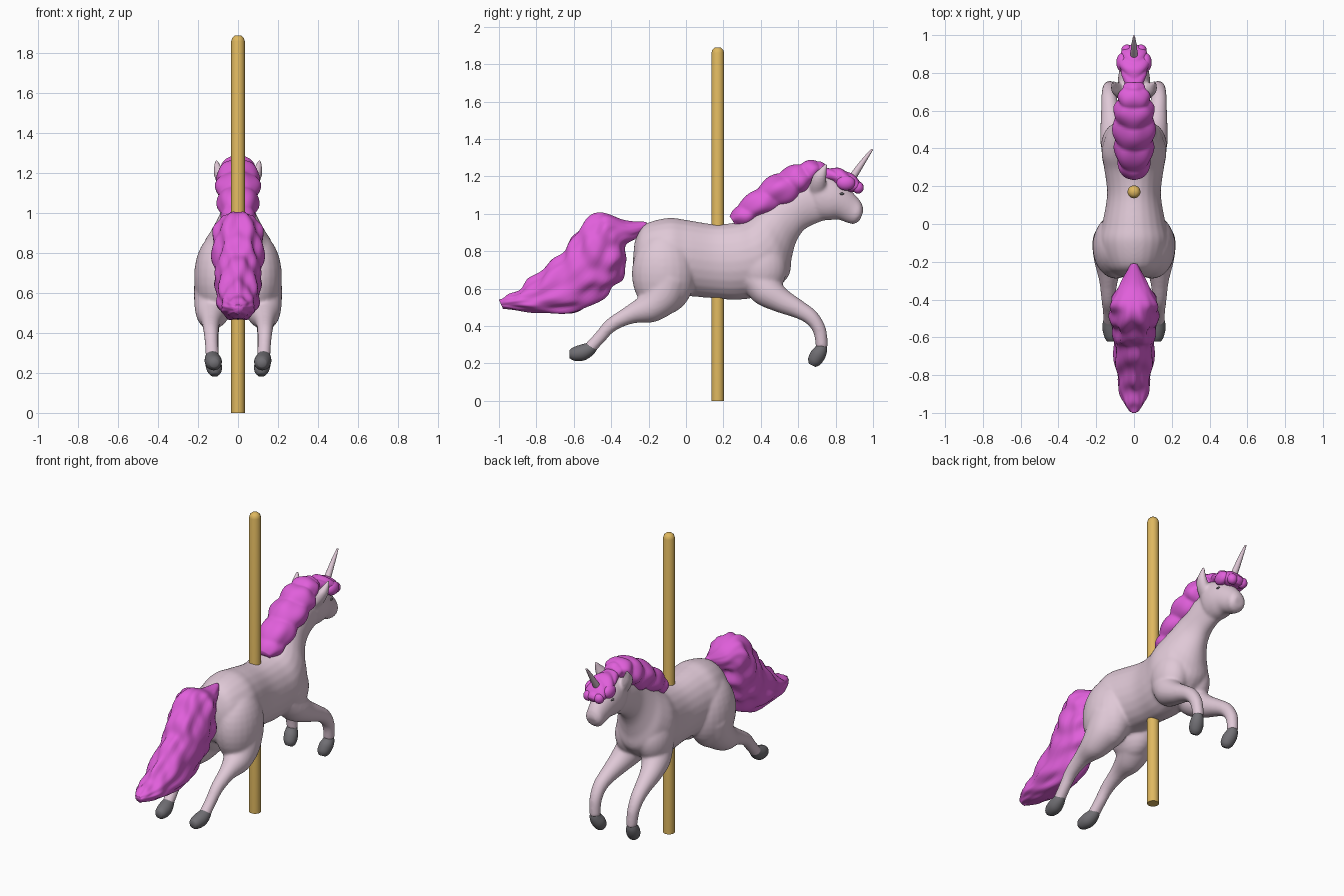
import bpy, bmesh, math
from mathutils import Vector, Matrix


def mat(name, rgb):
    m = bpy.data.materials.new(name)
    m.diffuse_color = (*rgb, 1)
    return m


PINK = mat("pale pink coat", (0.74, 0.58, 0.675))
HAIR = mat("magenta hair", (0.75, 0.115, 0.71))
HOOF = mat("dark grey", (0.165, 0.16, 0.175))
GOLD = mat("gold pole", (0.74, 0.48, 0.115))


def catmull(p0, p1, p2, p3, t):
    return [0.5 * (2 * b + (c - a) * t + (2 * a - 5 * b + 4 * c - d) * t * t
                   + (3 * b - a - 3 * c + d) * t ** 3)
            for a, b, c, d in zip(p0, p1, p2, p3)]


def loft(bm, rings, seg=24, sub=5, bump=None):
    """Smooth loft; each ring is (top y, top z, bottom y, bottom z, half width, centre x)."""
    rings = [tuple(r) + (0,) * (6 - len(r)) for r in rings]
    n = len(rings)
    steps = [(i, k / sub) for i in range(n - 1) for k in range(sub)] + [(n - 2, 1.0)]
    loops = []
    for i, t in steps:
        g = lambda j: rings[min(max(j, 0), n - 1)]
        ty, tz, by, bz, w, x = catmull(g(i - 1), g(i), g(i + 1), g(i + 2), t)
        c = Vector((x, (ty + by) / 2, (tz + bz) / 2))
        up = Vector((0, (ty - by) / 2, (tz - bz) / 2))
        loop = []
        for s in range(seg):
            a = 2 * math.pi * s / seg
            f = bump((i + t) / (n - 1), a) if bump else 1
            loop.append(bm.verts.new(c + f * (up * math.cos(a) + Vector((w * math.sin(a), 0, 0)))))
        loops.append(loop)
    for A, B in zip(loops, loops[1:]):
        for s in range(seg):
            bm.faces.new((A[s], A[(s + 1) % seg], B[(s + 1) % seg], B[s]))
    bm.faces.new(loops[0])
    bm.faces.new(loops[-1])


def tube(bm, pts, side=1, flat=1.0, **kw):
    """Tapering limb through (x, y, z, radius); flat scales its side-view width."""
    rings = []
    for i, (x, y, z, r) in enumerate(pts):
        a, b = pts[max(i - 1, 0)], pts[min(i + 1, len(pts) - 1)]
        d = Vector((b[1] - a[1], b[2] - a[2])).normalized() * r * flat
        rings.append((y - d.y, z + d.x, y + d.y, z - d.x, r, x * side))
    loft(bm, rings, **kw)


def finish(name, bm, *mats):
    bmesh.ops.recalc_face_normals(bm, faces=bm.faces)
    me = bpy.data.meshes.new(name)
    bm.to_mesh(me)
    bm.free()
    for m in mats:
        me.materials.append(m)
    for p in me.polygons:
        p.use_smooth = True
    ob = bpy.data.objects.new(name, me)
    bpy.context.collection.objects.link(ob)
    return ob


def ellipsoid(bm, c, r):
    bmesh.ops.create_uvsphere(bm, u_segments=24, v_segments=16, radius=1,
                              matrix=Matrix.Translation(c) @ Matrix.Diagonal((*r, 1)))


# body: torso, neck, head, ears and legs fused into one smooth skin
bm = bmesh.new()
loft(bm, [(-.275, .85, -.285, .73, .06), (-.225, .94, -.25, .60, .14), (-.1, .978, -.1, .56, .185),
          (0, .968, 0, .56, .168), (.15, .945, .15, .548, .143), (.27, .955, .28, .54, .155),
          (.33, .98, .43, .57, .172), (.37, 1.01, .545, .66, .15), (.42, 1.05, .565, .76, .115),
          (.50, 1.11, .59, .85, .085), (.58, 1.16, .64, .92, .075), (.65, 1.19, .74, .965, .065)])
loft(bm, [(.63, 1.17, .66, 1.04, .05), (.70, 1.22, .70, .975, .08), (.78, 1.2, .76, .965, .085),
          (.85, 1.155, .81, .97, .074), (.915, 1.09, .86, .952, .058), (.94, 1.055, .90, .945, .055),
          (.95, 1.02, .93, .965, .035)])
HIND = [(.10, -.09, .66, .12), (.11, -.13, .56, .11), (.128, -.20, .495, .082), (.135, -.30, .46, .05),
        (.135, -.40, .405, .038), (.132, -.46, .34, .034), (.128, -.52, .275, .034)]
FORE = [(.07, .37, .67, .09), (.09, .43, .59, .088), (.112, .51, .535, .066), (.125, .60, .49, .05),
        (.132, .67, .445, .042), (.132, .715, .375, .036), (.128, .727, .28, .032)]
EAR = [(.045, .70, 1.11, .035), (.07, .705, 1.15, .036), (.09, .715, 1.195, .032),
       (.103, .735, 1.235, .018), (.109, .752, 1.268, .007)]
for s in (1, -1):
    ellipsoid(bm, (.095 * s, -.12, .68), (.125, .17, .22))
    ellipsoid(bm, (.075 * s, .41, .71), (.10, .13, .15))
    tube(bm, HIND, s)
    tube(bm, FORE, s)
    tube(bm, EAR, s, flat=1.2, seg=16)
body = finish("body", bm, PINK)
rm = body.modifiers.new("fuse", 'REMESH')
rm.mode = 'VOXEL'
rm.voxel_size = 0.007
rm.use_smooth_shade = True
sm = body.modifiers.new("soften", 'SMOOTH')
sm.factor = 0.5
sm.iterations = 20

# hooves
for s, side in ((1, "right"), (-1, "left")):
    bm = bmesh.new()
    tube(bm, [(.129, -.49, .30, .026), (.128, -.515, .278, .036), (.124, -.555, .258, .043),
              (.12, -.60, .25, .036), (.12, -.622, .25, .022)], s, sub=4)
    finish("hind_hoof_" + side, bm, HOOF)
    bm = bmesh.new()
    tube(bm, [(.129, .727, .30, .026), (.128, .722, .275, .034), (.123, .705, .245, .041),
              (.118, .685, .21, .036), (.117, .675, .19, .02)], s, sub=4)
    finish("front_hoof_" + side, bm, HOOF)

    # eyes
    bm = bmesh.new()
    ellipsoid(bm, (.071 * s, .834, 1.107), (.006, .013, .006))
    finish("eye_" + side, bm, HOOF)


# hair: lofts broken up into wavy locks, the same on both sides
def tail_waves(t, a):
    fade = min(1, t * 4)
    return 1 + fade * (.06 * math.cos(7 * a) * math.cos(9 * t) + .05 * math.sin(42 * t + 3 * math.cos(2 * a))
                       + .03 * math.cos(12 * a) * math.sin(20 * t))


def mane_waves(t, a):
    return .90 + .17 * abs(math.sin(math.pi * 5.5 * t + .9 * math.cos(a))) + .05 * math.cos(5 * a) * math.cos(14 * t)


bm = bmesh.new()
loft(bm, [(-.21, .957, -.22, .91, .02), (-.33, .965, -.26, .875, .06), (-.46, 1.01, -.325, .82, .11),
          (-.565, .935, -.325, .735, .125), (-.63, .84, -.365, .64, .122), (-.70, .76, -.425, .565, .112),
          (-.80, .67, -.55, .482, .105), (-.88, .60, -.72, .465, .09), (-.955, .565, -.87, .478, .068),
          (-1.0, .54, -.98, .495, .022)], seg=56, sub=9, bump=tail_waves)
finish("tail", bm, HAIR)

bm = bmesh.new()
loft(bm, [(.235, .985, .27, .93, .05), (.28, 1.055, .345, .935, .085), (.365, 1.13, .435, .985, .10),
          (.455, 1.195, .525, 1.035, .106), (.55, 1.25, .61, 1.08, .106), (.63, 1.28, .66, 1.13, .092),
          (.705, 1.282, .70, 1.18, .072), (.75, 1.255, .74, 1.18, .045)], seg=48, sub=9, bump=mane_waves)
finish("mane", bm, HAIR)

bm = bmesh.new()
loft(bm, [(.70, 1.25, .70, 1.18, .04), (.77, 1.245, .765, 1.175, .055), (.83, 1.24, .815, 1.14, .075),
          (.89, 1.21, .865, 1.12, .078), (.935, 1.17, .90, 1.115, .06), (.95, 1.145, .935, 1.115, .025)],
     seg=40, sub=9, bump=lambda t, a: .92 + .15 * abs(math.sin(math.pi * 3.5 * t + math.cos(2 * a))))
for s in (1, -1):
    ellipsoid(bm, (.062 * s, .855, 1.165), (.032, .05, .04))
    ellipsoid(bm, (.037 * s, .92, 1.14), (.03, .03, .032))
finish("forelock", bm, HAIR)

# horn
bm = bmesh.new()
tube(bm, [(0, .87, 1.165, .022), (0, .915, 1.232, .018), (0, .96, 1.297, .012), (0, .996, 1.345, .005)], seg=16)
finish("horn", bm, PINK)

# pole with rounded top
bm = bmesh.new()
tube(bm, [(0, .17, z, r) for z, r in ((0, .034), (1.86, .034), (1.877, .029), (1.888, .017), (1.89, .004))],
     seg=32, sub=1)
pole = finish("pole", bm, GOLD)
for p in pole.data.polygons:
    p.use_smooth = abs(p.normal.z) < 0.99
